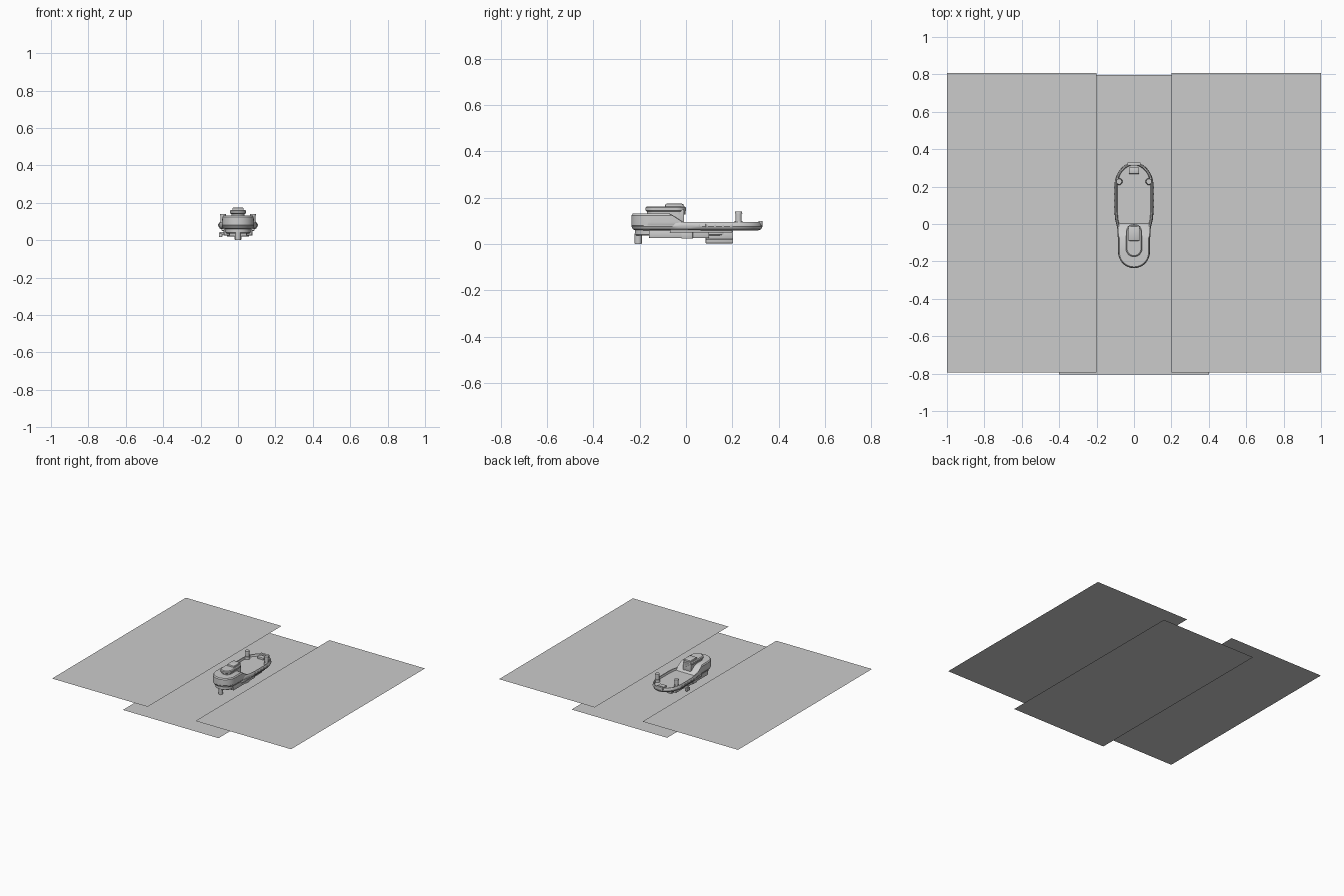
import bpy, bmesh
from math import sin, cos, pi

if "Cube" in bpy.data.objects:
    bpy.data.objects.remove(bpy.data.objects["Cube"])


def finish(name, bm, smooth=True):
    bmesh.ops.recalc_face_normals(bm, faces=bm.faces)
    me = bpy.data.meshes.new(name)
    bm.to_mesh(me)
    bm.free()
    ob = bpy.data.objects.new(name, me)
    bpy.context.collection.objects.link(ob)
    if smooth:
        bpy.context.view_layer.objects.active = ob
        ob.select_set(True)
        bpy.ops.object.shade_smooth_by_angle(angle=0.6)
        ob.select_set(False)
    return ob


def sheet(name, x0, x1, y0, y1, z):
    bm = bmesh.new()
    bm.faces.new([bm.verts.new((x, y, z)) for x, y in ((x0, y0), (x1, y0), (x1, y1), (x0, y1))])
    return finish(name, bm, False)


def box(name, x0, x1, y0, y1, z0, z1, bevel=0.0):
    bm = bmesh.new()
    bmesh.ops.create_cube(bm, size=1)
    for v in bm.verts:
        v.co = ((x0 + x1) / 2 + v.co.x * (x1 - x0), (y0 + y1) / 2 + v.co.y * (y1 - y0),
                (z0 + z1) / 2 + v.co.z * (z1 - z0))
    if bevel:
        bmesh.ops.bevel(bm, geom=bm.edges[:], offset=bevel, segments=2, profile=0.5, affect='EDGES')
    return finish(name, bm)


def cylinder(name, x, y, z0, z1, r0, r1):
    bm = bmesh.new()
    bmesh.ops.create_cone(bm, cap_ends=True, segments=24, radius1=r0, radius2=r1, depth=z1 - z0)
    bmesh.ops.translate(bm, verts=bm.verts, vec=(x, y, (z0 + z1) / 2))
    return finish(name, bm)


def ring(half):
    """Close a right-hand half outline (half width, y) by mirroring it."""
    return half + [(-x, y) for x, y in reversed(half) if x > 1e-5]


def arc(a, b, cy, t0, t1, n=12):
    pts = [(a * cos(t0 + (t1 - t0) * i / n), cy + b * sin(t0 + (t1 - t0) * i / n)) for i in range(n + 1)]
    return [(0.0 if abs(x) < 1e-6 else x, y) for x, y in pts]


def loft(name, layers):
    """Stack (outline, z) rings of equal length and cap both ends."""
    bm = bmesh.new()
    rows = [[bm.verts.new((x, y, z)) for x, y in pts] for pts, z in layers]
    n = len(rows[0])
    for a, b in zip(rows, rows[1:]):
        for i in range(n):
            bm.faces.new((a[i], a[(i + 1) % n], b[(i + 1) % n], b[i]))
    bm.faces.new(rows[0])
    bm.faces.new(rows[-1])
    return finish(name, bm)


def deck_outline(d):
    return ring(arc(.085 - d, .085 - d, -.15, -pi / 2, 0) +
                [(.085 - d, -.06), (.09 - d, -.02), (.1 - d, .02), (.105 - d, .07)] +
                arc(.105 - d, .13 - d, .2, 0, pi / 2, 14))


def capsule(w, back, front, round_front=False):
    half = arc(w, w, back + w, -pi / 2, 0)
    half += arc(w, w, front - w, 0, pi / 2) if round_front else [(w, front), (w * .9, front + .004)]
    return ring(half)


# Three large sheets
sheet("lower_sheet", -.4, .4, -.804, .796, 0)
sheet("left_sheet", -1, -.2, -.794, .806, .073)
sheet("right_sheet", .2, 1, -.794, .806, .073)

# Dished deck with a raised rim
loft("deck", [(deck_outline(.02), .058), (deck_outline(.006), .064), (deck_outline(0), .076),
              (deck_outline(.002), .09), (deck_outline(.006), .095), (deck_outline(.012), .094),
              (deck_outline(.016), .08)])

# Raised tail housing with a sloping face
loft("tail_housing", [(capsule(.081, -.231, .0), .074), (capsule(.085, -.236, .0), .08),
                      (capsule(.085, -.236, -.015), .095), (capsule(.084, -.235, -.06), .124),
                      (capsule(.078, -.229, -.075), .132)])

# Cap and stepped top block
loft("tail_cap", [(capsule(.036, -.168, -.002, True), .128), (capsule(.036, -.168, -.002, True), .14),
                  (capsule(.043, -.175, 0, True), .145), (capsule(.043, -.175, 0, True), .157),
                  (capsule(.037, -.169, -.006, True), .162)])
box("top_block", -.03, .03, -.09, -.012, .155, .174, .006)
for s in (-1, 1):
    box("top_block_rail", s * .022 - .004, s * .022 + .004, -.08, -.008, .09, .17, .001)
box("cap_column", -.034, .034, -.07, -.01, .085, .15, .004)

# Deck posts, nose hatch and rim studs
for s in (-1, 1):
    cylinder("post_foot", s * .08, .227, .078, .1, .019, .017)
    cylinder("deck_post", s * .08, .227, .1, .138, .013, .013)
    cylinder("post_head", s * .08, .227, .132, .141, .016, .015)
    for i in range(5):
        box("rim_stud", s * .104 - .004, s * .104 + .004, .05 + i * .035, .06 + i * .035, .074, .086, .001)
box("nose_hatch", -.027, .027, .268, .302, .078, .096, .003)
box("nose_lip", -.035, .035, .312, .33, .078, .1, .004)

# Lower hull and twin runners
loft("lower_hull", [(capsule(.06, -.215, .19, True), .036), (capsule(.066, -.221, .2, True), .042),
                    (capsule(.066, -.221, .2, True), .064)])
box("hull_band", -.088, .088, -.07, .2, .05, .062, .003)
for s in (-1, 1):
    box("runner", s * .06 - .015, s * .06 + .015, -.16, .1, .026, .06, .004)
    box("runner_pad", s * .06 - .018, s * .06 + .018, -.02, .03, .024, .054, .003)

# Ground contacts: front peg and rear keel block, plus the side bracket
cylinder("front_peg", 0, -.206, 0, .045, .015, .017)
box("rear_keel", -.02, .02, .085, .203, .003, .045, .003)
box("rear_keel_housing", -.06, .06, .085, .203, .02, .055, .004)
box("side_bracket_arm", -.098, -.06, .105, .125, .03, .045, .002)
box("side_bracket_foot", -.102, -.084, .095, .135, .016, .036, .003)
